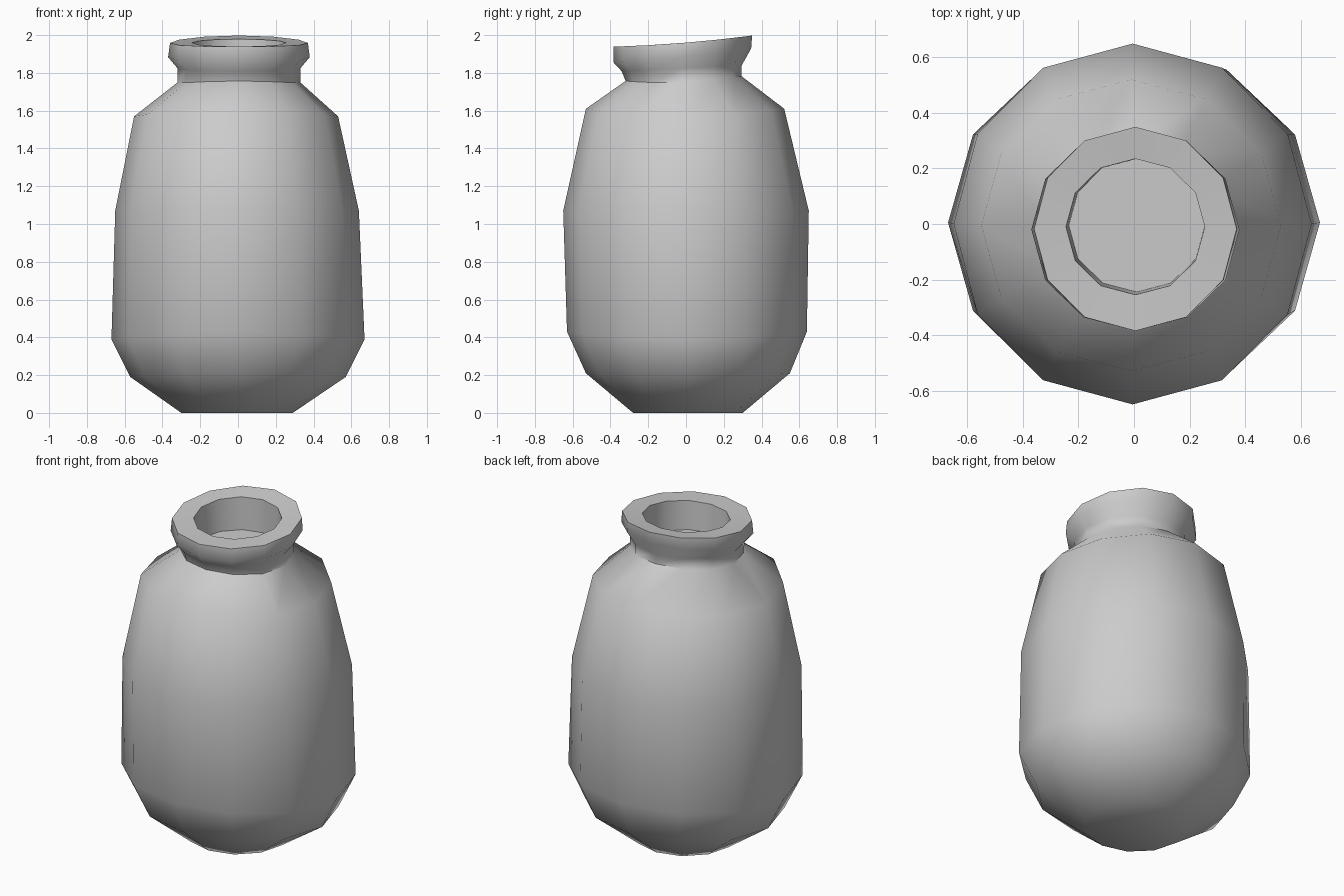
import bpy, bmesh, math

cube = bpy.data.objects.get("Cube")
if cube:
    bpy.data.objects.remove(cube, do_unlink=True)

# Single clay colour
clay = bpy.data.materials.new("grey_clay")
clay.use_nodes = True
GREY = (0.6, 0.6, 0.6, 1.0)
clay.diffuse_color = GREY
clay.node_tree.nodes["Principled BSDF"].inputs["Base Color"].default_value = GREY

SIDES = 12

# Hand-shaped rings: height, -x, +x, -y, +y extents, tilt along y, saddle
RINGS = [
    (0.00, -0.30, 0.29, -0.28, 0.30, 0.00, 0.00),    # foot
    (0.20, -0.57, 0.57, -0.53, 0.55, 0.00, 0.01),    # lower curve
    (0.41, -0.67, 0.67, -0.63, 0.64, 0.00, 0.02),    # belly
    (1.07, -0.65, 0.64, -0.65, 0.65, 0.00, 0.00),    # upper body
    (1.59, -0.55, 0.53, -0.53, 0.52, 0.00, 0.02),    # shoulder
    (1.76, -0.32, 0.33, -0.32, 0.295, 0.04, 0.01),   # neck base
    (1.825, -0.32, 0.33, -0.34, 0.295, 0.05, 0.00),  # neck top
    (1.89, -0.37, 0.38, -0.385, 0.345, 0.10, 0.005), # lip underside
    (1.965, -0.36, 0.37, -0.385, 0.35, 0.08, 0.005), # lip top
    (1.96, -0.245, 0.255, -0.255, 0.235, 0.08, 0.0), # mouth
    (1.77, -0.235, 0.255, -0.245, 0.235, 0.02, 0.0), # inner floor
]


def add_ring(bm, z, x0, x1, y0, y1, tilt, saddle):
    verts = []
    for i in range(SIDES):
        a = math.tau * i / SIDES
        x = (x0 + x1) / 2 + (x1 - x0) / 2 * math.cos(a)
        y = (y0 + y1) / 2 + (y1 - y0) / 2 * math.sin(a)
        verts.append(bm.verts.new((x, y, z + tilt * y - saddle * math.cos(2 * a))))
    return verts


# Jar: bridge the rings, then close the foot and the inner floor
bm = bmesh.new()
rings = [add_ring(bm, *r) for r in RINGS]
for low, high in zip(rings, rings[1:]):
    for i in range(SIDES):
        j = (i + 1) % SIDES
        bm.faces.new((low[i], low[j], high[j], high[i]))
bm.faces.new(list(reversed(rings[0])))
bm.faces.new(rings[-1])
bmesh.ops.recalc_face_normals(bm, faces=bm.faces)

mesh = bpy.data.meshes.new("jar")
bm.to_mesh(mesh)
bm.free()
mesh.materials.append(clay)
jar = bpy.data.objects.new("jar", mesh)
bpy.context.collection.objects.link(jar)

# Soft body, crisp lip
bpy.ops.object.select_all(action="DESELECT")
jar.select_set(True)
bpy.context.view_layer.objects.active = jar
bpy.ops.object.shade_smooth_by_angle(angle=math.radians(50))
